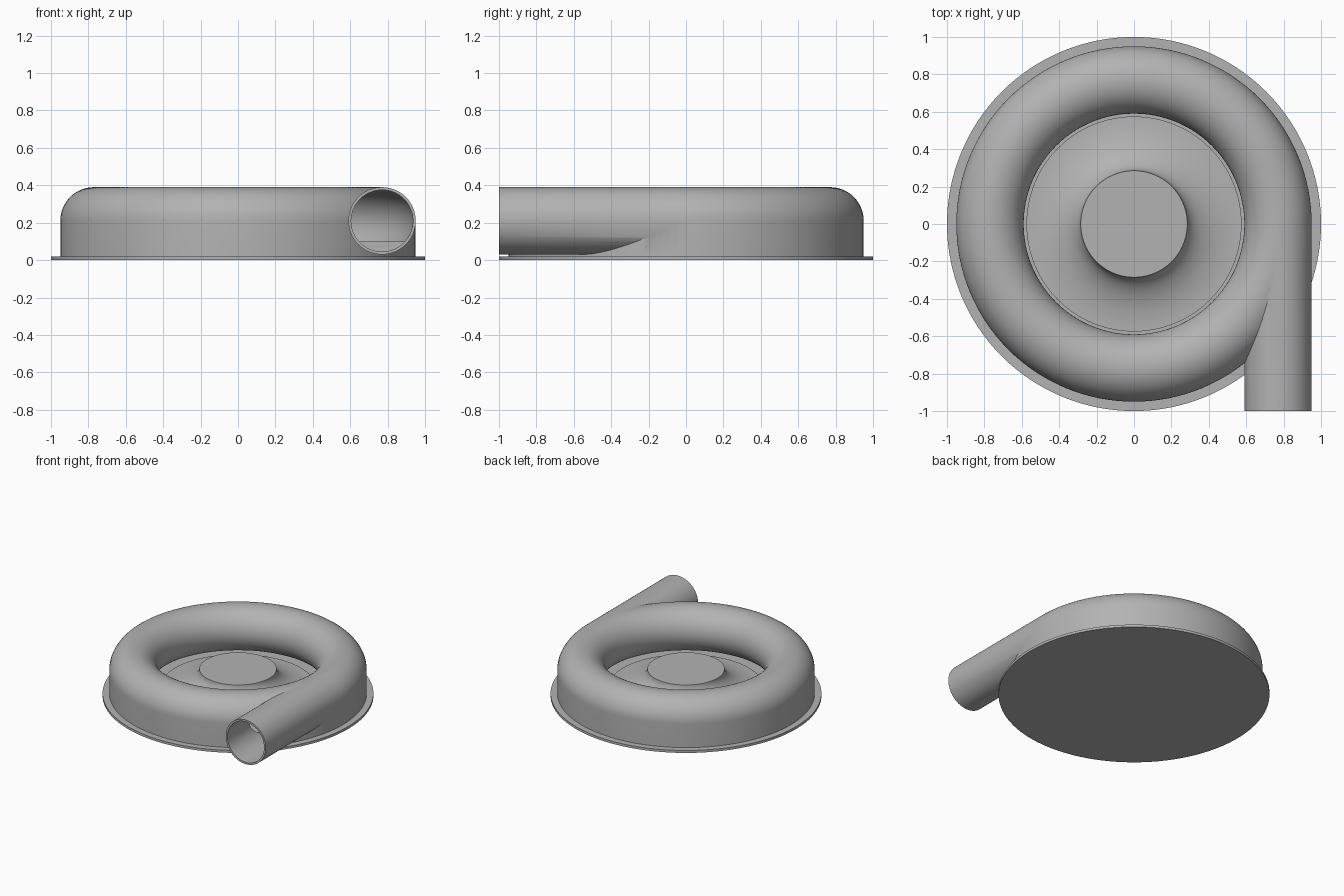
import bpy
import bmesh
from math import cos, sin, pi, radians
from mathutils import Matrix

cube = bpy.data.objects.get("Cube")
if cube:
    bpy.data.objects.remove(cube, do_unlink=True)

grey = bpy.data.materials.new("plain grey")
grey.use_nodes = True
grey.diffuse_color = (0.45, 0.45, 0.45, 1)
grey.node_tree.nodes["Principled BSDF"].inputs["Base Color"].default_value = grey.diffuse_color

SEGMENTS = 128
RING = 0.77       # radius of the scroll centre line
TUBE = 0.18       # outer radius of the tube
BORE = 0.165      # inner radius of the tube
AXIS = 0.21       # height of the tube centre
BASE = 0.02       # thickness of the base plate


def finish(name, bm):
    bmesh.ops.recalc_face_normals(bm, faces=bm.faces)
    mesh = bpy.data.meshes.new(name)
    bm.to_mesh(mesh)
    bm.free()
    mesh.materials.append(grey)
    obj = bpy.data.objects.new(name, mesh)
    bpy.context.collection.objects.link(obj)
    return obj


def revolve(name, profile):
    """Spin a closed (radius, height) outline around the z axis."""
    bm = bmesh.new()
    verts = [bm.verts.new((r, 0, z)) for r, z in profile]
    edges = [bm.edges.new((a, b)) for a, b in zip(verts, verts[1:] + verts[:1])]
    bmesh.ops.spin(bm, geom=verts + edges, axis=(0, 0, 1), cent=(0, 0, 0),
                   angle=2 * pi, steps=SEGMENTS)
    bmesh.ops.remove_doubles(bm, verts=bm.verts, dist=1e-5)
    bmesh.ops.dissolve_degenerate(bm, edges=bm.edges, dist=1e-6)
    return finish(name, bm)


def pipe(name, radius, front, back):
    """Solid cylinder along y on the outlet axis."""
    bm = bmesh.new()
    place = Matrix.Translation((RING, (front + back) / 2, AXIS)) @ Matrix.Rotation(pi / 2, 4, "X")
    bmesh.ops.create_cone(bm, cap_ends=True, segments=64, radius1=radius, radius2=radius,
                          depth=back - front, matrix=place)
    return finish(name, bm)


def arc(radius, start, end, steps):
    angles = [radians(start + (end - start) * i / steps) for i in range(steps + 1)]
    return [(RING + radius * cos(a), AXIS + radius * sin(a)) for a in angles]


def combine(obj, other, operation):
    mod = obj.modifiers.new(operation.title(), "BOOLEAN")
    mod.object, mod.operation, mod.solver = other, operation, "EXACT"
    other.hide_render = True
    bpy.context.view_layer.objects.active = obj
    bpy.ops.object.modifier_apply(modifier=mod.name)
    bpy.data.objects.remove(other, do_unlink=True)


# Scroll: round tube on the inside, upright skirt on the outside
skirt = [(RING, BASE / 2), (RING + TUBE, BASE / 2)]
housing = revolve("scroll_housing", skirt + arc(TUBE, 0, 270, 48))

# Straight outlet leaving the scroll at a tangent, then hollowed out
combine(housing, pipe("outlet_pipe", TUBE, -1, 0), "UNION")
combine(housing, revolve("channel_cutter", arc(BORE, -41.8, 221.8, 40)), "DIFFERENCE")
combine(housing, pipe("bore_cutter", BORE, -1.1, 0.01), "DIFFERENCE")

# Base plate
base = revolve("base_plate", [(0, 0), (1, 0), (1, BASE), (0, BASE)])

# Hub flaring down to a wide disc
flare = [(0.575 - 0.29 * cos(t), 0.22 - 0.15 * sin(t))
         for t in (pi / 2 * i / 16 for i in range(17))]
hub = revolve("hub", [(0, BASE / 2), (0, 0.22)] + flare + [(0.575, BASE / 2)])

for obj in (housing, base, hub):
    bpy.ops.object.select_all(action="DESELECT")
    obj.select_set(True)
    bpy.context.view_layer.objects.active = obj
    bpy.ops.object.shade_smooth_by_angle(angle=radians(30))
